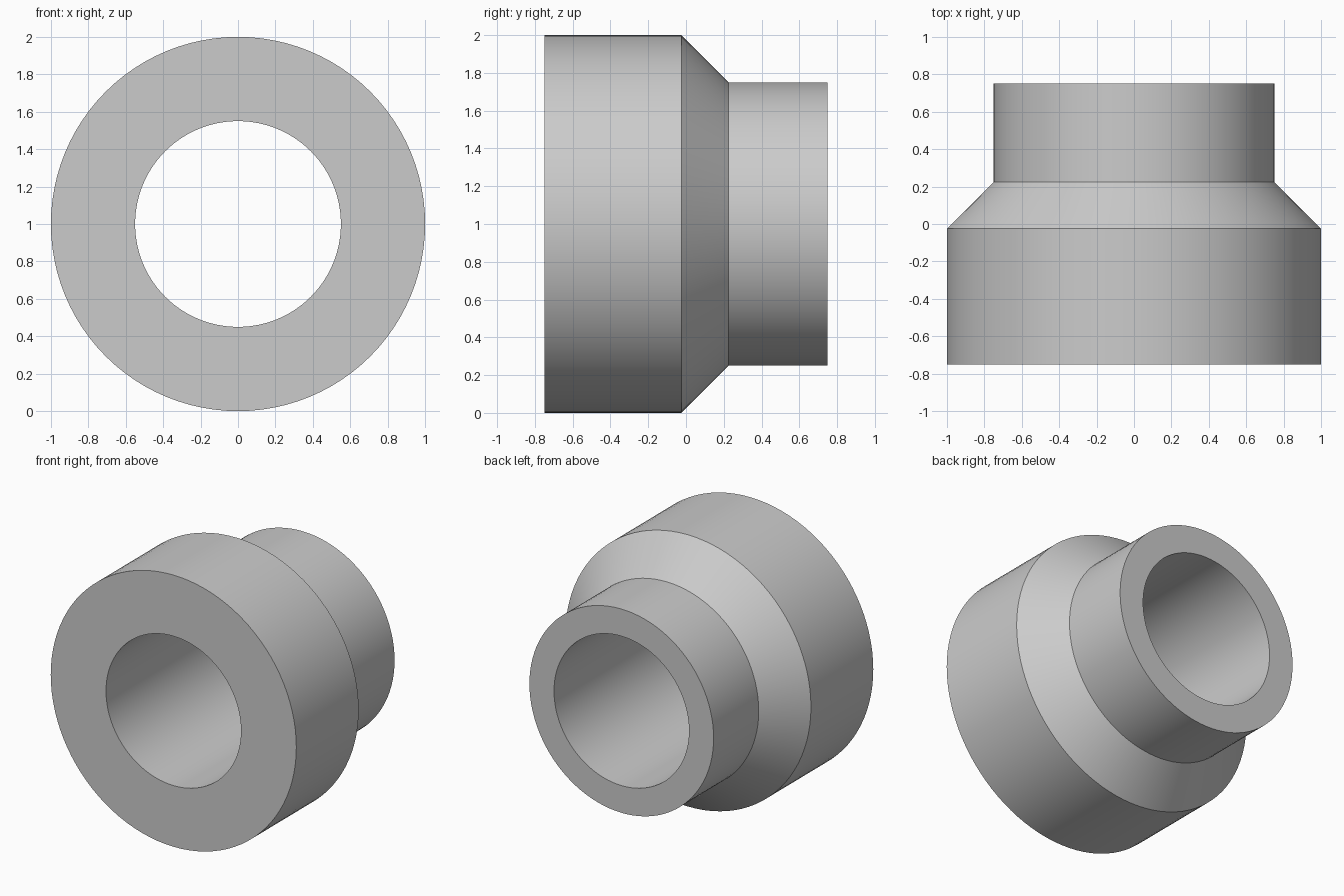
import bpy, bmesh
from math import cos, sin, tau, radians

SEGMENTS = 96

cube = bpy.data.objects.get("Cube")
if cube:
    bpy.data.objects.remove(cube, do_unlink=True)

grey = bpy.data.materials.new("plain grey")
grey.use_nodes = True
colour = (0.6, 0.6, 0.6, 1)
grey.diffuse_color = colour
grey.node_tree.nodes["Principled BSDF"].inputs["Base Color"].default_value = colour


def lathe(name, profile, height):
    """Revolve a closed (radius, y) profile about a y-parallel axis."""
    bm = bmesh.new()
    rings = []
    for i in range(SEGMENTS):
        a = tau * i / SEGMENTS
        rings.append([bm.verts.new((r * cos(a), y, height + r * sin(a))) for r, y in profile])
    count = len(profile)
    for i, ring in enumerate(rings):
        after = rings[(i + 1) % SEGMENTS]
        for j in range(count):
            k = (j + 1) % count
            bm.faces.new((ring[j], ring[k], after[k], after[j]))
    bmesh.ops.recalc_face_normals(bm, faces=bm.faces)
    mesh = bpy.data.meshes.new(name)
    bm.to_mesh(mesh)
    bm.free()
    mesh.materials.append(grey)
    obj = bpy.data.objects.new(name, mesh)
    bpy.context.collection.objects.link(obj)
    return obj


# Wide collar, conical shoulder and narrow neck around a straight bore
bore, neck, collar = 0.55, 0.75, 1.0
profile = [(bore, -0.75), (collar, -0.75), (collar, -0.025),
           (neck, 0.225), (neck, 0.75), (bore, 0.75)]
reducer = lathe("stepped_bushing", profile, collar)

# Smooth round walls with crisp rims
bpy.ops.object.select_all(action="DESELECT")
reducer.select_set(True)
bpy.context.view_layer.objects.active = reducer
bpy.ops.object.shade_smooth_by_angle(angle=radians(30))
